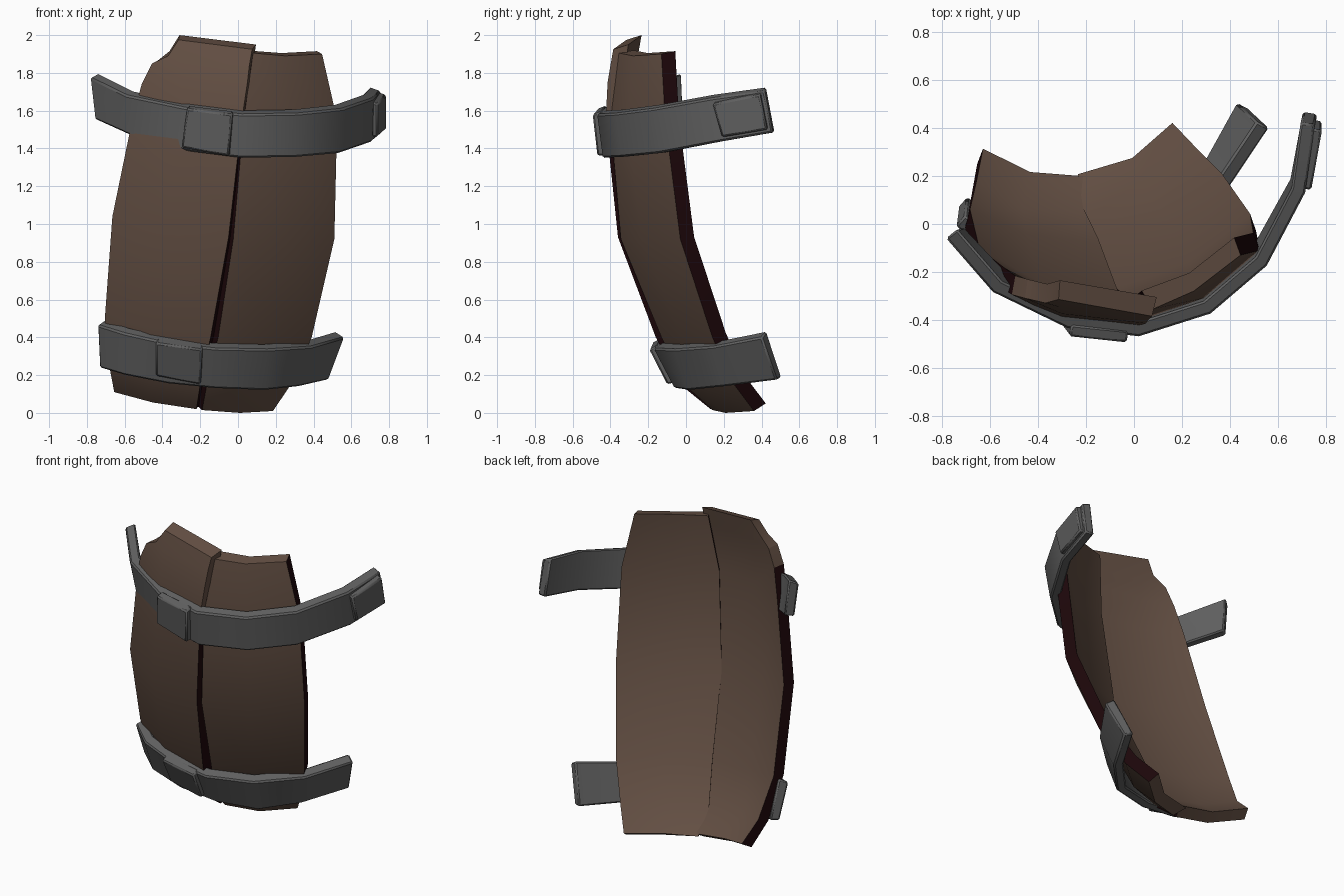
import bpy
import bmesh
from math import radians
from mathutils import Vector

cube = bpy.data.objects.get("Cube")
if cube:
    bpy.data.objects.remove(cube)


def make_material(name, colour):
    mat = bpy.data.materials.new(name)
    mat.use_nodes = True
    mat.diffuse_color = (*colour, 1)
    mat.node_tree.nodes["Principled BSDF"].inputs["Base Color"].default_value = (*colour, 1)
    return mat


wood = make_material("brown wood", (0.125, 0.078, 0.056))
dark_wood = make_material("dark wood edge", (0.012, 0.002, 0.003))
iron = make_material("grey iron", (0.115, 0.115, 0.115))


def curved_slab(name, rows, thickness, materials, side_squash=1.0, top_lift=0.0, bevel=0.0,
                seam_column=None, seam_shift=0.0, is_dark=None):
    """Thicken a grid of outer points (rows run downwards, columns left to right)."""
    bm = bmesh.new()
    outer = [[bm.verts.new(p) for p in row] for row in rows]
    last_row, last_col = len(rows) - 1, len(rows[0]) - 1
    for r in range(last_row):
        for c in range(last_col):
            bm.faces.new((outer[r][c], outer[r + 1][c], outer[r + 1][c + 1], outer[r][c + 1]))
    bm.normal_update()

    # Inner skin, pushed in along the normals, closed at the seam, raised at the top
    inner = []
    for r, row in enumerate(outer):
        line = []
        for c, v in enumerate(row):
            inward = -v.normal
            inward.x *= side_squash
            inward.z = max(inward.z, 0) * 0.5
            shift = Vector((seam_shift if c == seam_column else 0, 0, 0 if r else top_lift))
            line.append(bm.verts.new(v.co + inward.normalized() * thickness + shift))
        inner.append(line)
    for r in range(last_row):
        for c in range(last_col):
            bm.faces.new((inner[r][c], inner[r][c + 1], inner[r + 1][c + 1], inner[r + 1][c]))

    # Rims: top and bottom ends, then the two long sides
    for r in (0, last_row):
        for c in range(last_col):
            bm.faces.new((outer[r][c], outer[r][c + 1], inner[r][c + 1], inner[r][c]))
    for c in (0, last_col):
        for r in range(last_row):
            face = bm.faces.new((outer[r][c], outer[r + 1][c], inner[r + 1][c], inner[r][c]))
            if is_dark and is_dark(c, r):
                face.material_index = 1
    bmesh.ops.recalc_face_normals(bm, faces=bm.faces)

    mesh = bpy.data.meshes.new(name)
    bm.to_mesh(mesh)
    bm.free()
    for mat in materials:
        mesh.materials.append(mat)
    obj = bpy.data.objects.new(name, mesh)
    bpy.context.collection.objects.link(obj)
    if bevel:
        mod = obj.modifiers.new("worn edges", "BEVEL")
        mod.width = bevel
        mod.segments = 1
        mod.limit_method = "ANGLE"
        mod.angle_limit = radians(60)
    bpy.ops.object.select_all(action="DESELECT")
    bpy.context.view_layer.objects.active = obj
    obj.select_set(True)
    bpy.ops.object.shade_smooth_by_angle(angle=radians(30))


# Broken barrel wall, -x half, with a slanted top; the broken corner stays brown
curved_slab("wall_right_half", [
    [(-.37, -.33, 1.89), (-.315, -.315, 1.975), (.075, -.385, 1.925)],
    [(-.455, -.31, 1.85), (-.30, -.35, 1.86), (.06, -.40, 1.84)],
    [(-.51, -.295, 1.74), (-.30, -.375, 1.75), (.05, -.415, 1.75)],
    [(-.56, -.26, 1.55), (-.30, -.395, 1.55), (.02, -.425, 1.55)],
    [(-.665, -.18, 1.04), (-.40, -.325, .97), (-.05, -.36, .93)],
    [(-.705, -.015, .50), (-.46, -.12, .44), (-.145, -.16, .40)],
    [(-.68, .11, .24), (-.48, -.01, .20), (-.20, -.03, .15)],
    [(-.655, .25, .11), (-.45, .15, .055), (-.22, .13, .02)],
], 0.08, [wood, dark_wood], 0.45, top_lift=.025, seam_column=2, seam_shift=.015,
    is_dark=lambda c, r: r > (1 if c == 0 else 2))

# Barrel wall, +x half
curved_slab("wall_left_half", [
    [(.08, -.355, 1.905), (.25, -.28, 1.89), (.445, -.13, 1.90)],
    [(.03, -.40, 1.55), (.29, -.31, 1.55), (.525, -.11, 1.55)],
    [(-.025, -.345, .92), (.25, -.235, .92), (.51, -.03, .92)],
    [(-.105, -.13, .40), (.14, -.025, .40), (.39, .14, .40)],
    [(-.165, -.01, .15), (.06, .07, .15), (.28, .255, .15)],
    [(-.19, .14, .015), (.01, .21, 0), (.185, .36, .01)],
], 0.078, [wood, dark_wood], 0.45, top_lift=.015, seam_column=0, seam_shift=-.035,
    is_dark=lambda c, r: True)

# Iron hoops
curved_slab("upper_hoop", [
    [(-.785, -.06, 1.775), (-.59, -.285, 1.68), (-.28, -.435, 1.615), (.02, -.47, 1.58),
     (.32, -.375, 1.585), (.555, -.175, 1.61), (.715, .13, 1.665), (.755, .415, 1.705)],
    [(-.76, -.05, 1.555), (-.57, -.25, 1.47), (-.26, -.40, 1.385), (.02, -.44, 1.35),
     (.31, -.345, 1.355), (.535, -.145, 1.375), (.71, .17, 1.435), (.765, .46, 1.485)],
], 0.06, [iron], top_lift=.02, bevel=0.009)

curved_slab("lower_hoop", [
    [(-.745, -.01, .465), (-.60, -.12, .42), (-.38, -.165, .37), (-.12, -.17, .34),
     (.16, -.065, .335), (.39, .14, .35), (.565, .40, .40)],
    [(-.735, .07, .24), (-.60, -.03, .20), (-.37, -.065, .155), (-.12, -.06, .13),
     (.14, .01, .12), (.325, .20, .14), (.48, .48, .175)],
], 0.06, [iron], top_lift=.02, bevel=0.009)

# Joint plates riding on the hoops
plates = {
    "upper_front_plate": [[(-.27, -.47, 1.61), (-.03, -.495, 1.58)],
                          [(-.30, -.43, 1.405), (-.05, -.47, 1.36)]],
    "upper_end_plate": [[(.74, .14, 1.635), (.785, .39, 1.685)],
                        [(.74, .19, 1.46), (.785, .43, 1.50)]],
    "lower_front_plate": [[(-.435, -.18, .37), (-.19, -.195, .335)],
                          [(-.435, -.09, .195), (-.20, -.10, .15)]],
}
for plate_name, corners in plates.items():
    curved_slab(plate_name, corners, 0.05, [iron], top_lift=.015, bevel=0.009)
